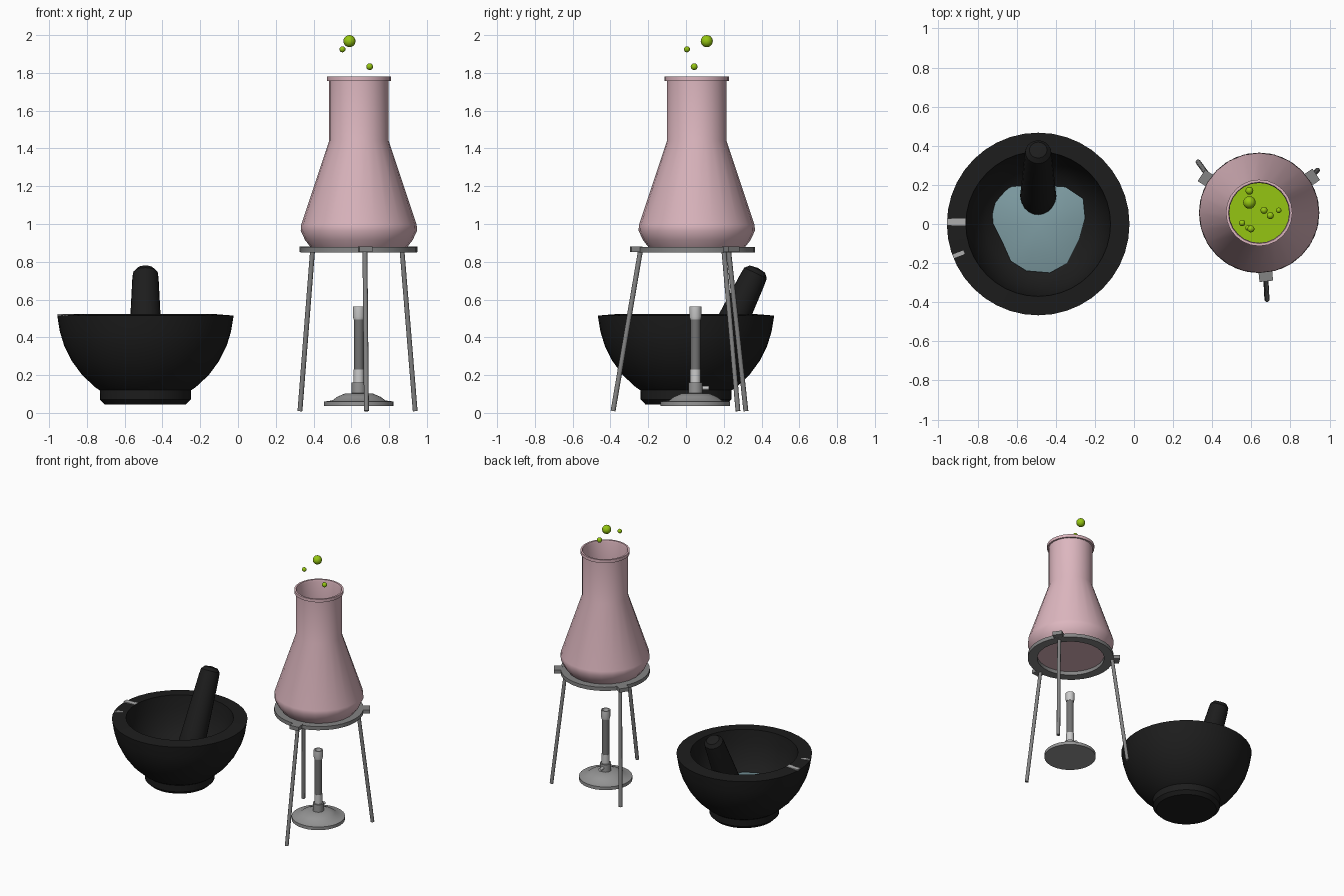
import bpy, bmesh, math
from mathutils import Vector

if "Cube" in bpy.data.objects:
    bpy.data.objects.remove(bpy.data.objects["Cube"])


def material(name, r, g, b):
    m = bpy.data.materials.new(name)
    m.diffuse_color = (r, g, b, 1)
    m.use_nodes = True
    m.node_tree.nodes["Principled BSDF"].inputs["Base Color"].default_value = m.diffuse_color
    return m


BLACK = material("black stone", 0.012, 0.012, 0.012)
PINK = material("pink glass", 0.72, 0.47, 0.52)
GREEN = material("green liquid", 0.30, 0.56, 0.006)
TEAL = material("teal powder", 0.20, 0.32, 0.35)
STEEL = material("stand grey", 0.23, 0.23, 0.23)
BASE = material("burner grey", 0.30, 0.30, 0.30)
TUBE = material("tube grey", 0.17, 0.17, 0.17)
LIGHT = material("light grey", 0.60, 0.60, 0.60)
CHIP = material("chip grey", 0.42, 0.42, 0.42)


def finish(bm, name, mat, angle=35):
    bmesh.ops.recalc_face_normals(bm, faces=bm.faces)
    me = bpy.data.meshes.new(name)
    bm.to_mesh(me)
    bm.free()
    me.materials.append(mat)
    me.shade_smooth()
    me.set_sharp_from_angle(angle=math.radians(angle))
    ob = bpy.data.objects.new(name, me)
    bpy.context.collection.objects.link(ob)
    return ob


def lathe(name, profile, loc, mat, sides=32, closed=False, angle=35):
    """Spin an (r, z) profile around the vertical axis at loc."""
    bm = bmesh.new()
    rings = []
    for r, z in profile:
        if r == 0:
            rings.append([bm.verts.new((0, 0, z))] * sides)
        else:
            rings.append([bm.verts.new((r * math.cos(2 * math.pi * i / sides),
                                        r * math.sin(2 * math.pi * i / sides), z))
                          for i in range(sides)])
    pairs = list(zip(rings, rings[1:]))
    if closed:
        pairs.append((rings[-1], rings[0]))
    for a, b in pairs:
        for i in range(sides):
            j = (i + 1) % sides
            quad = list(dict.fromkeys([a[i], a[j], b[j], b[i]]))
            bm.faces.new(quad)
    ob = finish(bm, name, mat, angle)
    ob.location = loc
    return ob


def rod(name, p, q, r, mat, sides=12):
    p, q = Vector(p), Vector(q)
    d = q - p
    ob = lathe(name, [(0, 0), (r, 0), (r, d.length), (0, d.length)], p, mat, sides)
    ob.rotation_euler = d.to_track_quat('Z', 'Y').to_euler()
    return ob


def box(name, loc, size, rot, mat):
    bm = bmesh.new()
    bmesh.ops.create_cube(bm, size=1)
    bmesh.ops.scale(bm, vec=size, verts=bm.verts)
    ob = finish(bm, name, mat)
    ob.location = loc
    ob.rotation_euler.z = rot
    return ob


def ball(name, loc, r, mat):
    bm = bmesh.new()
    bmesh.ops.create_uvsphere(bm, u_segments=16, v_segments=10, radius=r)
    ob = finish(bm, name, mat, 60)
    ob.location = loc


# Mortar bowl with foot and hollow inside
MX = -0.49
lathe("mortar", [(0, 0.045), (0.215, 0.045), (0.24, 0.07), (0.242, 0.12), (0.265, 0.135),
                 (0.335, 0.20), (0.39, 0.275), (0.43, 0.355), (0.453, 0.43), (0.467, 0.515),
                 (0.37, 0.523), (0.36, 0.43), (0.33, 0.33), (0.27, 0.235), (0.16, 0.175),
                 (0, 0.16)], (MX, 0, 0), BLACK, 40)

# Pale chips on the mortar rim
box("rim_chip", (-0.908, 0.01, 0.520), (0.095, 0.036, 0.009), 0, CHIP)
box("rim_scratch", (-0.897, -0.155, 0.517), (0.06, 0.02, 0.008), 0.37, CHIP)

# Ground powder: irregular low mound
outline = [(-.73, .12), (-.65, .19), (-.5, .2), (-.35, .19), (-.26, .13), (-.25, .03), (-.28, -.08),
           (-.34, -.2), (-.43, -.25), (-.55, -.24), (-.63, -.19), (-.67, -.1), (-.72, 0)]
bm = bmesh.new()
cx, cy = MX, -0.02
levels = [[bm.verts.new((cx + (x - cx) * s, cy + (y - cy) * s, z + 0.06 * (x - y - MX) * s))
           for x, y in outline] for s, z in ((0.8, 0.19), (1.0, 0.235), (0.6, 0.262))]
top = bm.verts.new((cx, cy, 0.27))
n = len(outline)
for i in range(n):
    j = (i + 1) % n
    for a, b in zip(levels, levels[1:]):
        bm.faces.new((a[i], a[j], b[j], b[i]))
    bm.faces.new((levels[-1][i], levels[-1][j], top))
bm.faces.new(levels[0])
finish(bm, "powder", TEAL, 60)

# Pestle leaning on the back of the bowl
pestle = lathe("pestle", [(0, -0.092), (0.05, -0.078), (0.084, -0.04), (0.093, 0.01), (0.088, 0.1),
                          (0.08, 0.28), (0.07, 0.49), (0.066, 0.53), (0.045, 0.553), (0, 0.56)],
               (MX, 0.14, 0.262), BLACK, 20)
pestle.rotation_euler.x = -math.radians(25.5)

# Flask: thin walled, flared lip
FX, FY = 0.64, 0.057
lathe("flask", [(0, 0.878), (0.256, 0.878), (0.285, 0.915), (0.308, 0.965), (0.306, 0.995),
                (0.158, 1.44), (0.158, 1.757), (0.17, 1.757), (0.17, 1.78), (0.157, 1.78),
                (0.153, 1.765), (0.153, 1.44), (0.298, 0.99), (0.25, 0.89), (0, 0.89)],
      (FX, FY, 0), PINK, 24)

# Liquid inside the flask
lathe("liquid", [(0, 0.9), (0.24, 0.9), (0.287, 0.985), (0.205, 1.24), (0, 1.24)],
      (FX, FY, 0), GREEN, 24)

# Bubbles rising out of the neck and floating inside it
bubbles = [(0.59, 0.11, 1.968, 0.032), (0.553, 0.005, 1.925, 0.016), (0.697, 0.043, 1.833, 0.018),
           (0.59, 0.17, 1.36, 0.02), (0.665, 0.07, 1.40, 0.018), (0.74, 0.07, 1.34, 0.014),
           (0.598, -0.025, 1.38, 0.018), (0.583, -0.02, 1.30, 0.014)]
for i, (x, y, z, r) in enumerate(bubbles):
    ball(f"bubble_{i + 1}", (x, y, z), r, GREEN)

# Tripod ring, lugs and splayed legs
lathe("stand_ring", [(0.24, 0.85), (0.308, 0.85), (0.308, 0.878), (0.24, 0.878)],
      (FX, FY, 0), STEEL, 32, closed=True)
legs = [((0.395, 0.225, 0.865), (0.328, 0.317, 0.01), 147),
        ((0.868, 0.200, 0.865), (0.938, 0.275, 0.01), 34),
        ((0.672, -0.24, 0.865), (0.680, -0.386, 0.01), -84)]
for i, (p, q, deg) in enumerate(legs):
    a = math.radians(deg)
    rod(f"stand_leg_{i + 1}", p, q, 0.013, STEEL)
    box(f"stand_lug_{i + 1}", (FX + 0.322 * math.cos(a), FY + 0.322 * math.sin(a), 0.866),
        (0.06, 0.07, 0.029), a, STEEL)

# Burner: domed base, collar, air sleeve, barrel, nozzle, gas inlet
BC = (0.64, 0.05, 0)
lathe("burner_base", [(0, 0.036), (0.184, 0.036), (0.184, 0.06), (0.14, 0.066), (0.115, 0.085),
                      (0.075, 0.102), (0.038, 0.104), (0.038, 0.16), (0, 0.16)], BC, BASE, 32)
lathe("burner_sleeve", [(0, 0.155), (0.028, 0.155), (0.028, 0.23), (0, 0.23)], BC, LIGHT, 16)
lathe("burner_barrel", [(0, 0.22), (0.026, 0.22), (0.026, 0.5), (0, 0.5)], BC, TUBE, 16)
lathe("burner_nozzle", [(0, 0.495), (0.028, 0.495), (0.032, 0.51), (0.032, 0.563), (0.024, 0.563),
                        (0.024, 0.52), (0, 0.52)], BC, LIGHT, 16)
rod("gas_inlet", (0.64, 0.07, 0.132), (0.64, 0.122, 0.132), 0.011, LIGHT)
